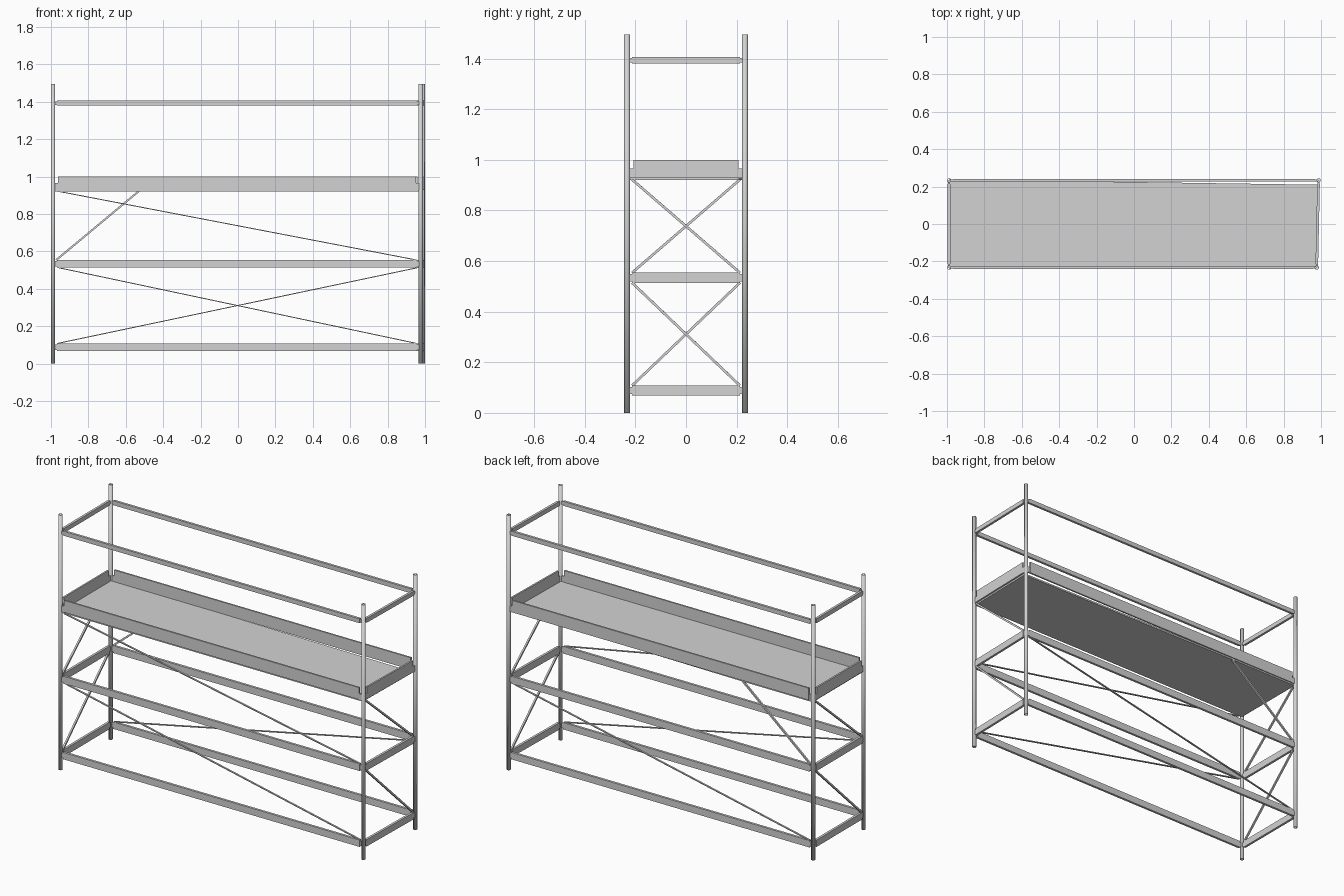
import bpy
import bmesh
from mathutils import Vector, Matrix

cube = bpy.data.objects.get("Cube")
if cube:
    bpy.data.objects.remove(cube, do_unlink=True)

steel = bpy.data.materials.new("light_grey_steel")
steel.use_nodes = True
GREY = (0.65, 0.65, 0.65, 1)
steel.diffuse_color = GREY
steel.node_tree.nodes["Principled BSDF"].inputs["Base Color"].default_value = GREY


def finish(name, bm):
    """Turn a bmesh into a named object with the steel material."""
    bmesh.ops.recalc_face_normals(bm, faces=bm.faces)
    mesh = bpy.data.meshes.new(name)
    bm.to_mesh(mesh)
    bm.free()
    mesh.materials.append(steel)
    obj = bpy.data.objects.new(name, mesh)
    bpy.context.collection.objects.link(obj)
    return obj


def bar(name, start, end, thick, height):
    """Rectangular bar between two points, thick sideways and high upwards."""
    start, end = Vector(start), Vector(end)
    along = (end - start).normalized()
    side = Vector((0, 0, 1)).cross(along).normalized()
    up = along.cross(side)
    frame = Matrix((along, side, up)).transposed().to_4x4()
    frame.translation = (start + end) / 2
    size = Matrix.Diagonal(((end - start).length, thick, height, 1))
    bm = bmesh.new()
    bmesh.ops.create_cube(bm, size=1, matrix=frame @ size)
    return finish(name, bm)


# Post positions, slightly out of square at the front left
posts = {
    "front_right": Vector((-0.989, -0.233, 0)),
    "front_left": Vector((0.977, -0.233, 0)),
    "back_left": Vector((0.987, 0.233, 0)),
    "back_right": Vector((-0.989, 0.233, 0)),
}
TOP = 1.495

# Upright tubes
for corner, pos in posts.items():
    bm = bmesh.new()
    bmesh.ops.create_cone(bm, cap_ends=False, segments=12, radius1=0.0115,
                          radius2=0.0115, depth=TOP,
                          matrix=Matrix.Translation(pos + Vector((0, 0, TOP / 2))))
    post = finish(corner + "_post", bm)
    for face in post.data.polygons:
        face.use_smooth = True
    wall = post.modifiers.new("wall", "SOLIDIFY")
    wall.thickness = 0.003
    wall.offset = -1

sides = {
    "front": ("front_right", "front_left"),
    "left": ("front_left", "back_left"),
    "back": ("back_left", "back_right"),
    "right": ("back_right", "front_right"),
}

# Rails at each level: centre height, bar height, thickness, gap to post
levels = {
    "base_rail": (0.088, 0.04, 0.014, 0.02),
    "middle_rail": (0.534, 0.042, 0.014, 0.02),
    "toe_board": (0.965, 0.07, 0.010, 0.026),
    "guard_rail": (1.393, 0.026, 0.014, 0.02),
}
for level, (z, height, thick, gap) in levels.items():
    for side, (a, b) in sides.items():
        lift = Vector((0, 0, z))
        p, q = posts[a] + lift, posts[b] + lift
        inset = (q - p).normalized() * gap
        bar(f"{side}_{level}", p + inset, q - inset, thick, height)
        # Short lugs join each rail to its posts
        drop = Vector((0, 0, -0.018 if level == "toe_board" else 0))
        for end, root, tip in (("start", p, p + inset), ("end", q, q - inset)):
            bar(f"{side}_{level}_{end}_lug", root + drop, tip + drop,
                0.009, min(height * 0.7, 0.036))

# Deck with a tapering back edge
outline = [(-0.985, -0.232), (0.972, -0.232), (0.98, 0.21), (-0.53, 0.232), (-0.985, 0.232)]
bm = bmesh.new()
deck_face = bm.faces.new([bm.verts.new((x, y, 0.921)) for x, y in outline])
extruded = bmesh.ops.extrude_face_region(bm, geom=[deck_face])["geom"]
bmesh.ops.translate(bm, vec=(0, 0, 0.01),
                    verts=[v for v in extruded if isinstance(v, bmesh.types.BMVert)])
finish("deck", bm)

# Diagonal braces in the two lower bays
bays = {"lower": (0.108, 0.514), "upper": (0.554, 0.922)}
for bay, (low, high) in bays.items():
    bar(f"{bay}_front_brace", (-0.965, -0.233, high), (0.955, -0.233, low), 0.01, 0.005)
    bar(f"{bay}_left_brace", (0.979, -0.213, high), (0.985, 0.213, low), 0.01, 0.01)
    bar(f"{bay}_right_brace", (-0.989, -0.213, low), (-0.989, 0.213, high), 0.01, 0.01)
low, high = bays["lower"]
bar("lower_back_brace", (-0.965, 0.233, low), (0.965, 0.233, high), 0.01, 0.005)
low, high = bays["upper"]
bar("upper_back_brace", (-0.972, 0.233, low), (-0.53, 0.228, high), 0.01, 0.01)
